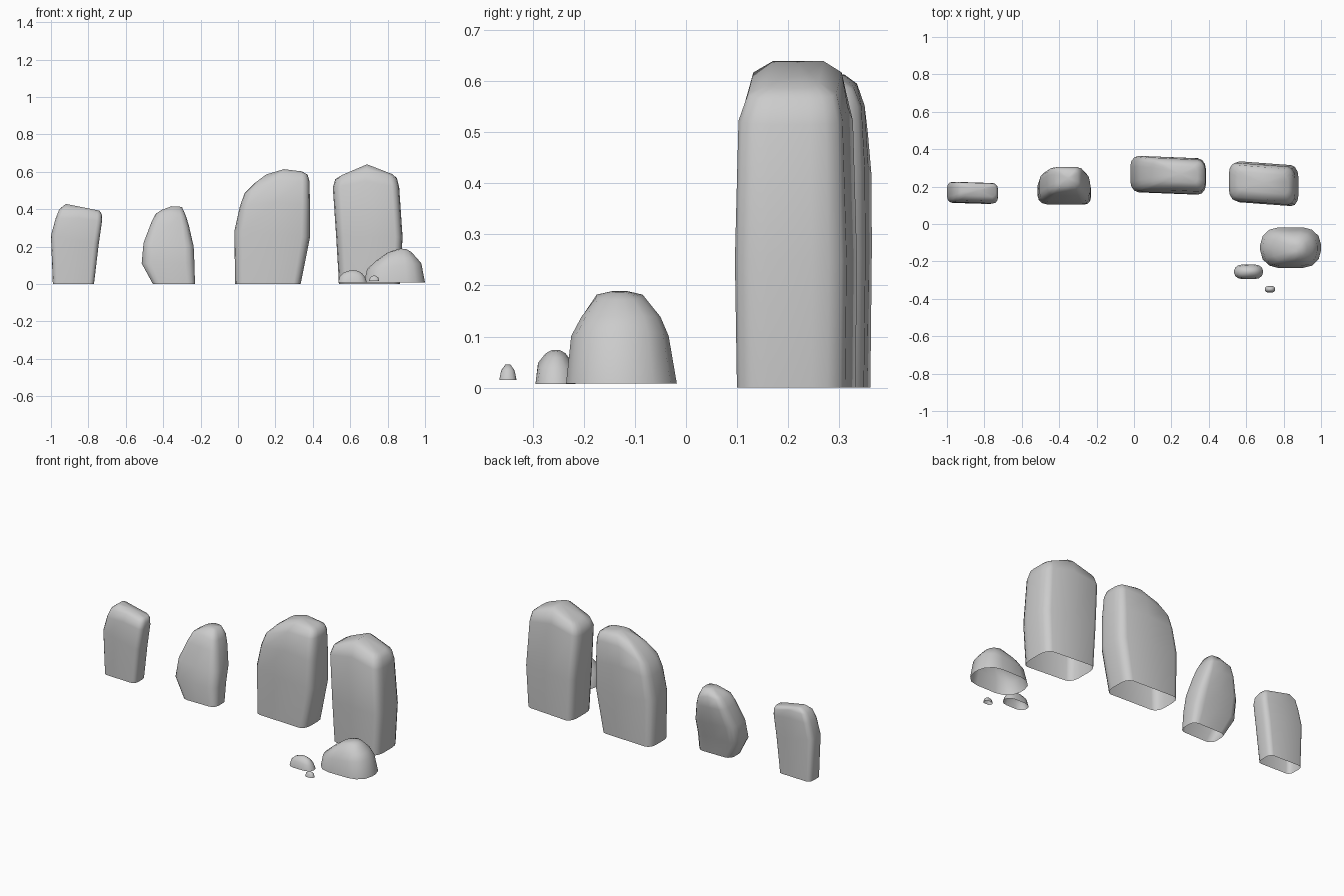
import bpy, bmesh, math


def rock(name, rings, rx, ry, skew=0.0):
    """Loft tilted rounded-rectangle rings into a shell that is open at the bottom.
    ring: (left x, left z, right x, right z, front y, back y, peak height)
    rx, ry: corner radius as a fraction of half width / half depth
    skew: y shift from the middle to the right-hand end"""
    # unit cross-section: four 4-point corners plus a mid point on each long side
    section = []
    for q, (sx, sy) in enumerate([(1, 1), (-1, 1), (-1, -1), (1, -1)]):
        for k in range(4):
            a = math.radians(90 * q + 30 * k)
            section.append((sx * (1 - rx) + rx * math.cos(a),
                            sy * (1 - ry) + ry * math.sin(a)))
        if q in (0, 2):
            section.append((0, sy))
    bm = bmesh.new()

    def place(ring, u, v):
        xl, zl, xr, zr, y0, y1, peak = ring
        t = (u + 1) / 2
        return (xl + (xr - xl) * t,
                (y0 + y1) / 2 + (y1 - y0) / 2 * v + skew * u,
                zl + (zr - zl) * t + peak * (1 - abs(u)))

    loops = [[bm.verts.new(place(r, u, v)) for u, v in section] for r in rings]
    n = len(section)
    for low, high in zip(loops, loops[1:]):
        for i in range(n):
            j = (i + 1) % n
            bm.faces.new((low[i], low[j], high[j], high[i]))
    # crown
    tip = bm.verts.new(place(rings[-1], 0, 0))
    for i in range(n):
        bm.faces.new((loops[-1][i], loops[-1][(i + 1) % n], tip))
    for f in bm.faces:
        f.smooth = True
    mesh = bpy.data.meshes.new(name)
    bm.to_mesh(mesh)
    bm.free()
    ob = bpy.data.objects.new(name, mesh)
    bpy.context.collection.objects.link(ob)
    return ob


# Standing stones, left to right
rock("standing_stone_far_left", [
    (-.99, 0, -.77, 0, .113, .222, 0),
    (-1.0, .26, -.745, .21, .11, .222, 0),
    (-.975, .35, -.727, .335, .113, .222, .01),
    (-.955, .40, -.728, .37, .125, .22, .015),
    (-.92, .428, -.74, .392, .15, .212, 0)], .22, .6, -.004)

rock("standing_stone_leaning", [
    (-.455, 0, -.23, 0, .103, .225, 0),
    (-.515, .11, -.233, .11, .105, .25, 0),
    (-.505, .22, -.237, .20, .12, .28, 0),
    (-.465, .325, -.262, .31, .152, .302, 0),
    (-.44, .375, -.277, .36, .172, .304, .015),
    (-.41, .395, -.30, .412, .205, .285, .012)], .35, .6)

rock("standing_stone_tall", [
    (-.015, 0, .335, 0, .168, .355, 0),
    (-.02, .28, .385, .25, .163, .358, 0),
    (.01, .415, .385, .42, .165, .357, .02),
    (.035, .485, .382, .55, .18, .350, .035),
    (.09, .54, .372, .585, .20, .335, .033),
    (.15, .585, .34, .602, .225, .31, .02)], .22, .6, -.008)

rock("standing_stone_right", [
    (.54, 0, .865, 0, .11, .322, 0),
    (.525, .25, .88, .25, .106, .325, 0),
    (.507, .515, .862, .515, .113, .317, .035),
    (.52, .56, .85, .565, .132, .305, .055),
    (.555, .582, .825, .587, .17, .27, .055)], .22, .6, -.013)

# Boulder and pebbles in front
rock("boulder", [
    (.675, .008, 1.0, .008, -.235, -.018, 0),
    (.69, .08, .98, .11, -.225, -.034, 0),
    (.74, .125, .955, .14, -.205, -.05, .005),
    (.80, .168, .925, .172, -.175, -.085, .012),
    (.84, .182, .90, .186, -.145, -.115, .005)], .6, .85)

rock("pebble", [
    (.535, .007, .69, .007, -.295, -.216, 0),
    (.545, .042, .68, .035, -.29, -.222, .01),
    (.565, .06, .662, .058, -.275, -.236, .008),
    (.59, .07, .64, .07, -.262, -.248, .004)], .6, .85)

rock("small_pebble", [
    (.70, .015, .755, .015, -.366, -.332, 0),
    (.706, .034, .75, .034, -.362, -.336, 0),
    (.718, .043, .738, .043, -.354, -.344, .002)], .6, .85)
